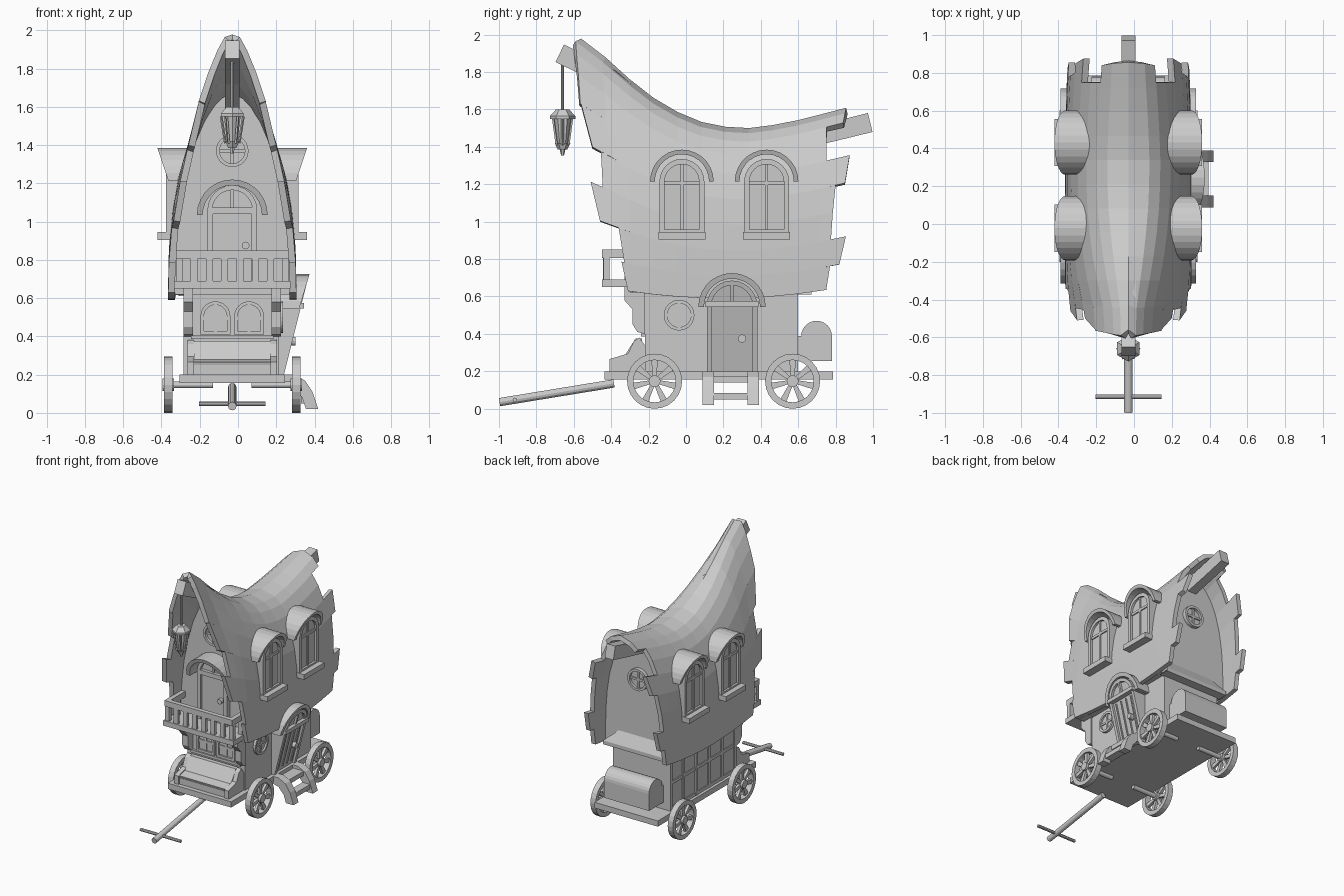
import bpy, bmesh, math
from mathutils import Vector

if "Cube" in bpy.data.objects:
    bpy.data.objects.remove(bpy.data.objects["Cube"])

CX = -0.03  # the wagon's centre line
grey = bpy.data.materials.new("plain grey")
grey.diffuse_color = (0.6, 0.6, 0.6, 1)
grey.use_nodes = True
grey.node_tree.nodes["Principled BSDF"].inputs["Base Color"].default_value = grey.diffuse_color

def finish(name, bm, fix=True):
    if fix:
        bmesh.ops.recalc_face_normals(bm, faces=bm.faces[:])
    me = bpy.data.meshes.new(name)
    bm.to_mesh(me)
    bm.free()
    me.materials.append(grey)
    ob = bpy.data.objects.new(name, me)
    ob.location.x = CX
    bpy.context.collection.objects.link(ob)
    return ob

def at(axis, u, v, d):
    d = d(v) if callable(d) else d
    return {'x': (d, u, v), 'y': (u, d, v), 'z': (u, v, d)}[axis]

def prism(name, pts, axis, d0, d1):
    bm = bmesh.new()
    a = [bm.verts.new(at(axis, u, v, d0)) for u, v in pts]
    b = [bm.verts.new(at(axis, u, v, d1)) for u, v in pts]
    bm.faces.new(a)
    bm.faces.new(b[::-1])
    for i in range(len(pts)):
        j = (i + 1) % len(pts)
        bm.faces.new((a[i], b[i], b[j], a[j]))
    return finish(name, bm)

def ring(name, outer, inner, axis, d0, d1):
    bm = bmesh.new()
    loops = [[bm.verts.new(at(axis, u, v, d)) for u, v in p]
             for p, d in ((outer, d0), (outer, d1), (inner, d1), (inner, d0))]
    n = len(outer)
    for k in range(4):
        a, b = loops[k], loops[(k + 1) % 4]
        for i in range(n):
            j = (i + 1) % n
            bm.faces.new((a[i], a[j], b[j], b[i]))
    return finish(name, bm)

def box(name, x0, x1, y0, y1, z0, z1):
    return prism(name, [(x0, y0), (x1, y0), (x1, y1), (x0, y1)], 'z', z0, z1)

def tube(name, p, q, r0, r1=None, n=12):
    p, q = Vector(p), Vector(q)
    bm = bmesh.new()
    bmesh.ops.create_cone(bm, cap_ends=True, segments=n, radius1=r0,
                          radius2=r0 if r1 is None else r1, depth=(q - p).length)
    ob = finish(name, bm)
    ob.location = (p + q) / 2 + Vector((CX, 0, 0))
    ob.rotation_euler = (q - p).to_track_quat('Z', 'Y').to_euler()
    return ob

def arc(u, v, r, a0=0, a1=math.pi, n=12):
    return [(u + r * math.cos(a0 + (a1 - a0) * i / n), v + r * math.sin(a0 + (a1 - a0) * i / n))
            for i in range(n + 1)]

def circle(u, v, r, n=24):
    return arc(u, v, r, 0, math.tau, n)[:-1]

def arch(u, z0, zs, r):
    return [(u - r, z0), (u + r, z0)] + arc(u, zs, r)

def rect(u0, u1, v0, v1):
    return [(u0, v0), (u1, v0), (u1, v1), (u0, v1)]

def hood(name, axis, u, v, r, t, d0, d1):
    prism(name, arc(u, v, r, n=14) + arc(u, v, r - t, n=14)[::-1], axis, d0, d1)

def arched_window(name, axis, u, z0, zs, r, t, d0, dp, d1):
    ring(name + "_frame", arch(u, z0, zs, r), arch(u, z0 + t, zs, r - t), axis, d0, d1)
    prism(name + "_pane", arch(u, z0, zs, r - t / 2), axis, d0, dp)
    prism(name + "_upright", rect(u - .008, u + .008, z0 + .01, zs + r - t / 2), axis, d0, (dp + d1) / 2)
    prism(name + "_crossbar", rect(u - r + t / 2, u + r - t / 2, zs - .02, zs), axis, d0, (dp + d1) / 2)

def round_window(name, axis, u, v, r, d0, dp, d1):
    ring(name + "_frame", circle(u, v, r), circle(u, v, r * .78), axis, d0, d1)
    prism(name + "_pane", circle(u, v, r * .85), axis, d0, dp)
    for w, h in ((r * .85, .008), (.008, r * .85)):
        prism(name + "_bar", rect(u - w, u + w, v - h, v + h), axis, d0, (dp + d1) / 2)

# --- curved roof shell with ragged board ends ---
RIDGE = [(-.62, 2.03), (-.556, 1.975), (-.406, 1.86), (-.246, 1.71), (-.086, 1.604), (.075, 1.535),
         (.262, 1.497), (.396, 1.503), (.61, 1.545), (.9, 1.62)]
def ridge(y):
    for (a, za), (b, zb) in zip(RIDGE, RIDGE[1:]):
        if y <= b:
            return za + (zb - za) * (y - a) / (b - a)
    return RIDGE[-1][1]

def section(f, y):
    zt, zb = ridge(y), .59 + .15 * (y - .2) ** 2
    t = min(1, max(0, (zt - 1.5) / .42))
    p, q = 3 - 1.4 * t, .45 + .25 * t
    return (.335 - .03 * max(0, y - .2) ** 2) * (1 - f ** p) ** q, zb + (zt - zb) * f

LEVELS = [0, .13, .28, .43, .58, .73, .84, .92, .97, 1]
FRONT = [(-.31, -.345), (-.33, -.36), (-.46, -.51), (-.445, -.455), (-.50, -.56), (-.565, -.575),
         (-.575, -.585), (-.585, -.59), (-.59, -.56)]
BACK = [(.75, .77), (.82, .855), (.775, .785), (.785, .80), (.85, .875), (.75, .75),
        (.75, .75), (.84, .85), (.85, .856)]
MID = [-.3 + 1.02 * i / 8 for i in range(9)]
bm = bmesh.new()
for s in (-1, 1):
    for k in range(9):
        rows = []
        for e in (0, 1):
            yf, yb = FRONT[k][e], BACK[k][e]
            ys = [yf, (yf - .3) / 2] + MID + [yb]
            pts = [(y, section(LEVELS[k + e], y)) for y in ys]
            rows.append([bm.verts.new((s * x, y, z)) for y, (x, z) in pts])
        for i in range(len(rows[0]) - 1):
            q = (rows[0][i], rows[0][i + 1], rows[1][i + 1], rows[1][i])
            bm.faces.new(q if s > 0 else q[::-1])
bmesh.ops.remove_doubles(bm, verts=bm.verts[:], dist=.0005)
roof = finish("roof_shell", bm, fix=False)
mod = roof.modifiers.new("thickness", 'SOLIDIFY')
mod.thickness, mod.offset = .035, -1

# --- ridge beam that follows the roof ---
path = [(-.675, 1.9), (-.53, 1.83), (-.4, 1.76), (-.24, 1.62), (-.08, 1.51), (.08, 1.445),
        (.26, 1.41), (.4, 1.415), (.6, 1.44), (.78, 1.48), (.985, 1.53)]
top, low = [], []
for i, (y, z) in enumerate(path):
    a, b = path[max(0, i - 1)], path[min(len(path) - 1, i + 1)]
    n = Vector((a[1] - b[1], b[0] - a[0])).normalized() * .052
    top.append((y + n.x, z + n.y))
    low.append((y - n.x, z - n.y))
prism("ridge_beam", top + low[::-1], 'x', -.037, .037)

# --- lantern ---
ly = -.66
tube("lantern_rod", (0, ly, 1.57), (0, ly, 1.88), .008, n=8)
tube("lantern_cap", (0, ly, 1.565), (0, ly, 1.6), .068, .035, 6)
tube("lantern_rim", (0, ly, 1.55), (0, ly, 1.565), .068, n=6)
tube("lantern_glass", (0, ly, 1.42), (0, ly, 1.55), .032, .05, 6)
tube("lantern_base", (0, ly, 1.385), (0, ly, 1.42), .025, .042, 6)
tube("lantern_drop", (0, ly, 1.355), (0, ly, 1.385), .008, .015, 6)
for i in range(6):
    c, sn = math.cos(i * math.pi / 3), math.sin(i * math.pi / 3)
    tube("lantern_bar", (.036 * c, ly + .036 * sn, 1.41), (.058 * c, ly + .058 * sn, 1.55), .007, n=4)

# --- upper walls, floor and rear lean-to ---
for name, y, dy in (("front_gable", -.24, .04), ("back_gable", .62, -.04)):
    half = [section(f, y) for f in LEVELS]
    half = [(max(0, x - .02), z - .02 * f) for (x, z), f in zip(half, LEVELS)]
    prism(name, half + [(-x, z) for x, z in half[-2::-1]], 'y', y, y + dy)
box("upper_floor", -.3, .3, -.3, .62, .62, .65)
bm = bmesh.new()
lean = [bm.verts.new(p) for p in ((-.28, .67, .61), (.28, .67, .61), (.28, .59, .61), (-.28, .59, .61),
                                  (-.28, .67, .64), (.28, .67, .64), (.12, .59, .78), (-.12, .59, .78))]
for f in ((0, 1, 2, 3), (4, 5, 6, 7), (0, 1, 5, 4), (1, 2, 6, 5), (2, 3, 7, 6), (3, 0, 4, 7)):
    bm.faces.new([lean[i] for i in f])
finish("rear_lean_to", bm)
round_window("front_round_window", 'y', 0, 1.37, .085, -.24, -.25, -.27)
round_window("back_round_window", 'y', 0, 1.18, .085, .62, .63, .65)

# --- balcony with door ---
box("balcony_floor", -.305, .305, -.45, -.2, .65, .69)
box("balcony_rail", -.295, .295, -.45, -.415, .805, .85)
for s in (-1, 1):
    a, b = sorted((s * .26, s * .295))
    box("balcony_side_rail", a, b, -.415, -.24, .805, .85)
    for y in (-.44, -.33):
        box("balcony_side_post", a, b, y, y + .03, .69, .805)
    a, b = sorted((s * .205, s * .255))
    prism("balcony_bracket", [(-.22, .65), (-.33, .65), (-.33, .58), (-.285, .53), (-.285, .45),
                              (-.26, .41), (-.22, .40)], 'x', a, b)
for i in range(6):
    x = -.2 + .08 * i
    box("baluster", x - .018, x + .018, -.443, -.42, .69, .805)
arched_window("balcony_door_top", 'y', 0, 1.05, 1.06, .13, .025, -.24, -.255, -.28)
ring("balcony_door_frame", rect(-.13, .13, .69, 1.06), rect(-.1, .1, .69, 1.04), 'y', -.24, -.28)
box("balcony_door", -.1, .1, -.262, -.24, .69, 1.04)
hood("balcony_door_hood", 'y', 0, 1.035, .185, .03, -.22, lambda v: -.33 - .3 * (v - 1.035))
tube("balcony_door_knob", (.07, -.26, .875), (.07, -.29, .875), .02)

# --- dormer windows, two on each side ---
for s in (-1, 1):
    for y in (-.022, .431):
        arched_window("dormer", 'x', y, .93, 1.215, .12, .028, s * .24, s * .33, s * .347)
        hood("dormer_hood", 'x', y, 1.215, .17, .025, s * .19, lambda v: s * (.335 + .33 * (v - 1.215)))
        prism("dormer_sill", rect(y - .125, y + .125, .905, .945), 'x', s * .28, s * .39)

# --- lower body and chassis ---
box("lower_body", -.245, .245, -.22, .60, .2, .64)
box("platform", -.275, .275, -.435, .785, .155, .2)
for y in (-.22, -.06, .1, .26, .42, .575):
    box("side_batten", -.255, -.24, y, y + .025, .2, .63)
for z in (.2, .4, .59):
    box("side_rail", -.252, -.24, -.22, .6, z, z + .025)
box("front_ledge", -.215, .215, -.24, -.22, .385, .405)
for x in (-.088, .088):
    arched_window("front_window", 'y', x, .41, .505, .078, .018, -.2, -.226, -.24)
round_window("side_round_window", 'x', -.037, .5, .082, .24, .252, .265)

# --- leaning side door ---
face = lambda v: .27 + .25 * (v - .2)
ring("side_door_frame", arch(.246, .2, .55, .135), arch(.246, .2, .55, .11), 'x', .2, face)
prism("side_door", arch(.246, .2, .55, .12), 'x', .2, lambda v: face(v) - .018)
prism("side_door_lintel", rect(.105, .387, .545, .575), 'x', .22, .375)
for i in range(4):
    y = .165 + .054 * i
    prism("side_door_strip", rect(y - .005, y + .005, .23, .53), 'x', .22, lambda v: face(v) - .01)
prism("side_door_fan_bar", rect(.238, .254, .57, .665), 'x', .22, face)
hood("side_door_hood", 'x', .246, .545, .18, .03, .2, lambda v: .35 + .3 * (v - .545))
tube("side_door_knob", (.29, .3, .375), (.33, .3, .375), .022)

# --- steps ---
curve = [(.24, .2), (.32, .2), (.38, .17), (.42, .11), (.45, .02), (.385, .02), (.365, .08),
         (.32, .13), (.24, .15)]
for y in (.088, .328):
    prism("step_stringer", curve, 'y', y, y + .062)
box("lower_step", .36, .425, .14, .34, .05, .085)
box("upper_step", .28, .37, .14, .34, .14, .175)

# --- driver's bench ---
box("bench_box", -.22, .22, -.4, -.22, .2, .25)
prism("bench_cushion", [(-.39, .23), (-.4, .265), (-.33, .28), (-.27, .375), (-.235, .375), (-.235, .23)],
      'x', -.2, .2)
for s in (-1, 1):
    a, b = sorted((s * .2, s * .235))
    prism("bench_arm", [(-.41, .2), (-.41, .265), (-.36, .28), (-.31, .295), (-.28, .36), (-.25, .38),
                        (-.22, .34), (-.22, .2)], 'x', a, b)

# --- round-topped luggage chest ---
prism("luggage_chest", [(.6, .255), (.78, .255)] + arc(.698, .388, .082) + [(.6, .388)], 'x', -.195, .195)

# --- wheels and stub axles ---
for s in (-1, 1):
    for y in (-.168, .57):
        ring("wheel_rim", circle(y, .147, .147), circle(y, .147, .113), 'x', s * .313, s * .358)
        tube("wheel_hub", (s * .305, y, .147), (s * .365, y, .147), .032)
        tube("axle", (s * .1, y, .147), (s * .33, y, .147), .018)
        for i in range(7):
            a = i * math.tau / 7 + math.pi / 2
            c, sn = math.cos(a), math.sin(a)
            pts = [(y + r * c - w * sn, .147 + r * sn + w * c)
                   for r, w in ((.02, -.01), (.12, -.018), (.12, .018), (.02, .01))]
            prism("wheel_spoke", pts, 'x', s * .325, s * .347)

# --- draw pole ---
tube("draw_pole", (0, -.997, .035), (0, -.385, .135), .022)
tube("pole_crossbar", (-.175, -.915, .047), (.175, -.915, .047), .012, n=8)
